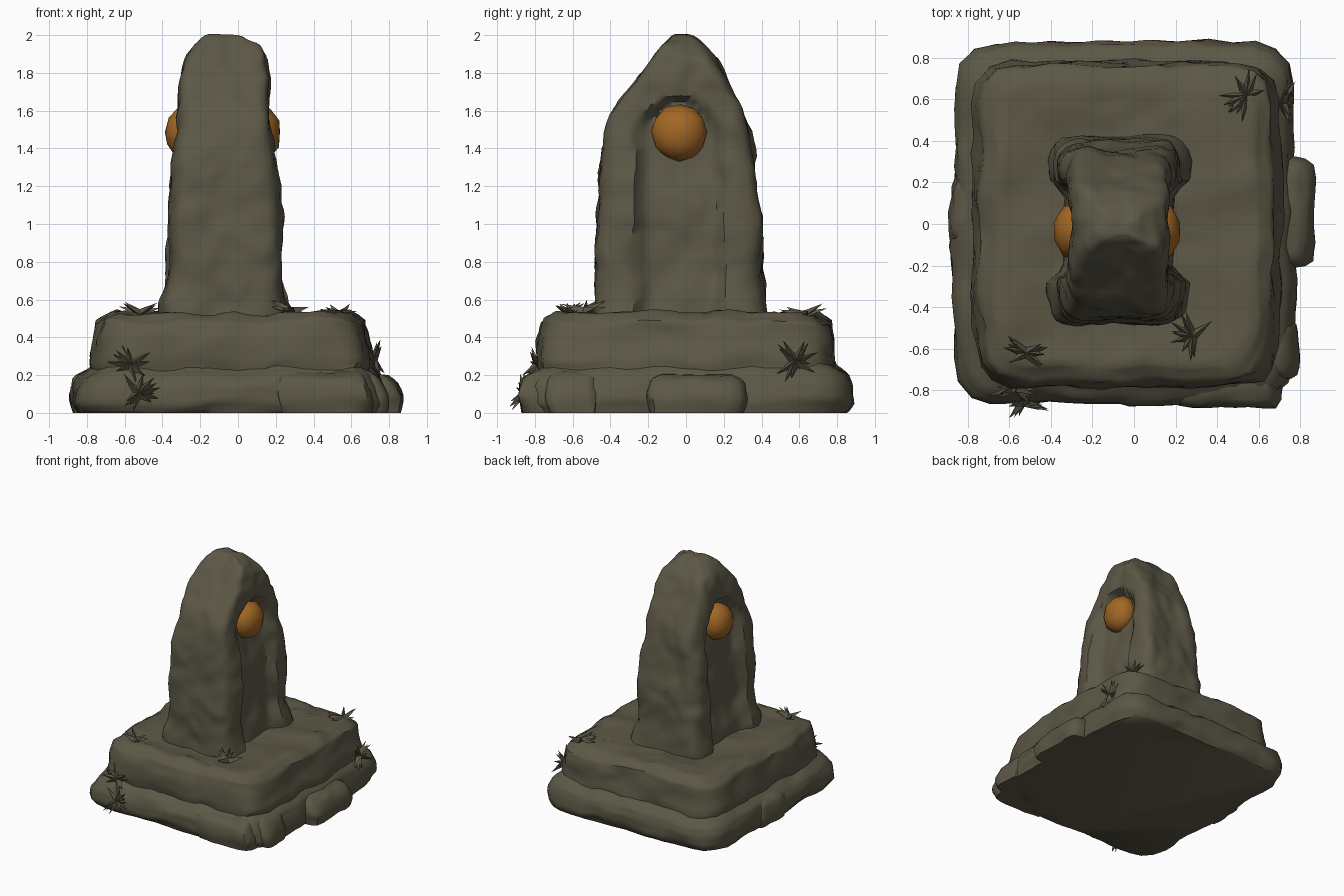
import bpy, bmesh, math, random
from mathutils import Vector, noise

if "Cube" in bpy.data.objects:
    bpy.data.objects.remove(bpy.data.objects["Cube"])

random.seed(4)


def material(name, rgb):
    m = bpy.data.materials.new(name)
    m.diffuse_color = (*rgb, 1)
    m.use_nodes = True
    m.node_tree.nodes["Principled BSDF"].inputs["Base Color"].default_value = m.diffuse_color
    return m


STONE = material("mossy stone", (0.108, 0.098, 0.062))
AMBER = material("amber", (0.36, 0.135, 0.018))


def finish(bm, name, mat, angle=50):
    bmesh.ops.recalc_face_normals(bm, faces=bm.faces)
    me = bpy.data.meshes.new(name)
    bm.to_mesh(me)
    bm.free()
    ob = bpy.data.objects.new(name, me)
    bpy.context.collection.objects.link(ob)
    me.materials.append(mat)
    bpy.ops.object.select_all(action='DESELECT')
    ob.select_set(True)
    bpy.context.view_layer.objects.active = ob
    bpy.ops.object.shade_smooth_by_angle(angle=math.radians(angle))
    return ob


def sample(rows, t):
    """Linear interpolation along a list of profile rows, t from 0 to 1."""
    f = t * (len(rows) - 1)
    i = min(int(f), len(rows) - 2)
    f -= i
    return [a + (b - a) * f for a, b in zip(rows[i], rows[i + 1])]


def rough_loft(name, rows, rings, sides=72, power=9, rough=0.03, shape=None):
    """Stack rounded rectangles (z, xmin, xmax, ymin, ymax) and roughen them."""
    bm = bmesh.new()
    loops = []
    for k in range(rings):
        z, x0, x1, y0, y1 = sample(rows, k / (rings - 1))
        hx, hy = (x1 - x0) / 2, (y1 - y0) / 2
        loop = []
        for s in range(sides):
            a = 2 * math.pi * (s + 0.5) / sides
            c, d = math.cos(a), math.sin(a)
            r = (abs(c) ** power + abs(d) ** power) ** (-1 / power)
            p = Vector(((x0 + x1) / 2 + hx * r * c, (y0 + y1) / 2 + hy * r * d, z))
            if shape:
                p = shape(p, c * r, d * r)
            q = p + noise.noise_vector(p * 4) * rough + noise.noise_vector(p * 11) * rough * 0.5
            q.z = max(0, q.z) if z > 0 else 0
            loop.append(bm.verts.new(q))
        loops.append(loop)
    for a, b in zip(loops, loops[1:]):
        for s in range(sides):
            t = (s + 1) % sides
            bm.faces.new((a[s], a[t], b[t], b[s]))
    bm.faces.new(loops[0])
    bm.faces.new(loops[-1])
    return finish(bm, name, STONE)


# Two stepped plinth tiers
rough_loft("lower_tier", [
    (0, -.83, .75, -.83, .84), (.06, -.87, .77, -.86, .87), (.14, -.87, .76, -.86, .87),
    (.20, -.84, .74, -.83, .85), (.25, -.76, .68, -.76, .78), (.25, -.5, .45, -.5, .5)], 16)
rough_loft("upper_tier", [
    (.18, -.77, .70, -.77, .78), (.28, -.78, .71, -.78, .78), (.40, -.76, .68, -.77, .77),
    (.48, -.74, .66, -.75, .76), (.53, -.66, .58, -.68, .69), (.52, -.45, .38, -.5, .48),
    (.51, -.15, .08, -.15, .1)], 25)

# Loose stones against the plinth
for i, (x0, x1, y0, y1, h) in enumerate([
        (.60, .88, -.20, .32, .20), (.56, .80, -.74, -.46, .22),
        (.2, .72, -.885, -.6, .22), (-.89, -.6, -.1, .25, .22)]):
    rough_loft(f"loose_stone_{i + 1}", [
        (0, x0 + .02, x1 - .02, y0 + .02, y1 - .02), (h * .4, x0, x1, y0, y1),
        (h * .85, x0 + .02, x1 - .04, y0 + .02, y1 - .02),
        (h, x0 + .08, x1 - .09, y0 + .08, y1 - .08)], 9, 28, 6, 0.025)


# Standing slab with a sunken arched panel on each side
def sink_panel(p, u, v):
    if abs(u) > 0.85:
        half = 0.24
        if p.z > 1.4:
            half = 0.24 * math.sqrt(max(0, 1 - ((p.z - 1.4) / 0.27) ** 2))
        w = min(1, max(0, (half - abs(p.y + 0.035)) / 0.05))
        p.x -= math.copysign(0.075 * w, u)
    return p


rough_loft("standing_slab", [
    (.45, -.42, .28, -.49, .42), (.60, -.41, .26, -.48, .41), (.75, -.375, .235, -.475, .405),
    (.90, -.375, .235, -.475, .40), (1.05, -.37, .235, -.47, .39), (1.20, -.365, .22, -.465, .37),
    (1.35, -.345, .195, -.455, .36), (1.50, -.32, .175, -.42, .335), (1.65, -.31, .165, -.355, .28),
    (1.78, -.30, .16, -.255, .21), (1.88, -.275, .14, -.18, .155), (1.94, -.24, .10, -.14, .10),
    (1.985, -.16, .03, -.09, .04), (2.0, -.07, -.02, -.06, 0)], 50, 80, 7, 0.028, sink_panel)

# Amber gem on each panel
for side, x in (("left", -0.265), ("right", 0.11)):
    bm = bmesh.new()
    bmesh.ops.create_icosphere(bm, subdivisions=2, radius=1)
    for v in bm.verts:
        v.co = Vector((v.co.x * 0.122 + x, v.co.y * 0.148 - 0.035, v.co.z * 0.152 + 1.485))
        v.co += noise.noise_vector(v.co * 9) * 0.012
    finish(bm, f"{side}_gem", AMBER, 35)

# Spiky moss tufts: fans of thin leaves around a direction
for i, (pos, axis) in enumerate([
        ((.28, -.54, .52), (0, 0, 1)), ((.54, .62, .50), (0, 0, 1)),
        ((.70, .58, .27), (1, 0, .2)), ((-.57, -.77, .25), (0, -1, .3)),
        ((-.52, -.62, .51), (0, 0, 1)), ((-.53, -.84, .1), (0, -1, .2))]):
    bm = bmesh.new()
    pos, axis = Vector(pos), Vector(axis).normalized()
    for k in range(12):
        side = Vector([random.uniform(-1, 1) for _ in range(3)])
        side = (side - axis * side.dot(axis)).normalized()
        out = side * random.uniform(.08, .13) + axis * random.uniform(.03, .08)
        wide = axis.cross(side) * 0.025
        root = [bm.verts.new(pos + w) for w in (wide, -wide, axis * 0.04)]
        tip = bm.verts.new(pos + out)
        for a, b in ((0, 1), (1, 2), (2, 0)):
            bm.faces.new((root[a], root[b], tip))
        bm.faces.new(root)
    finish(bm, f"moss_tuft_{i + 1}", STONE)
